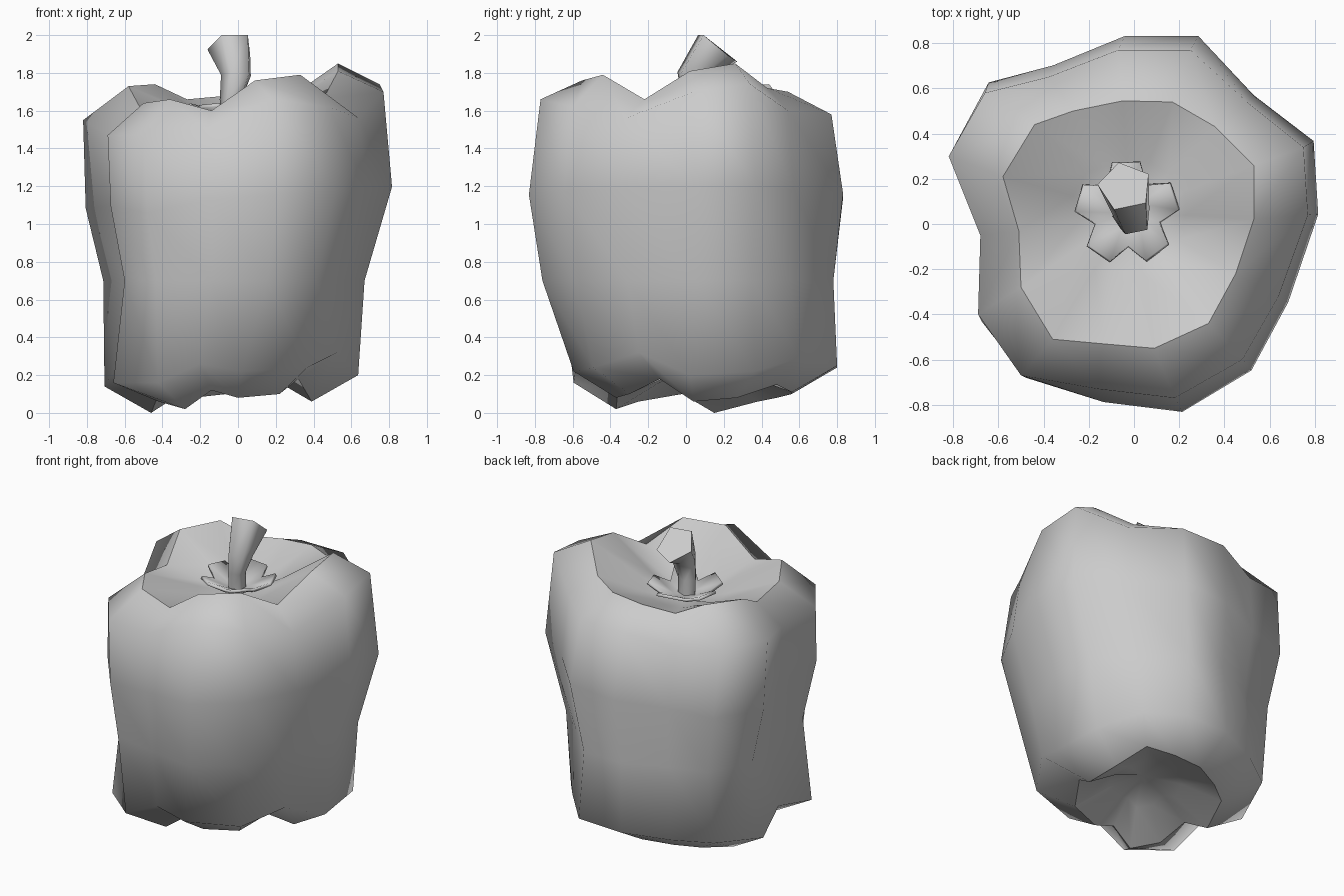
import bpy, bmesh, math
from mathutils import Vector

if "Cube" in bpy.data.objects:
    bpy.data.objects.remove(bpy.data.objects["Cube"])


def loft(name, rings, top=None, bottom=None, sharp=(), solid=0):
    """Skin closed rings (bottom to top), closing ends with a centre point or an n-gon."""
    bm = bmesh.new()
    vr = [[bm.verts.new(p) for p in r] for r in rings]
    n = len(vr[0])
    for a, b in zip(vr, vr[1:]):
        for i in range(n):
            j = (i + 1) % n
            bm.faces.new((a[i], a[j], b[j], b[i]))
    for ring, end in ((vr[0], bottom), (vr[-1], top)):
        if end == "flat":
            bm.faces.new(ring)
        elif end is not None:
            c = bm.verts.new(end)
            for i in range(n):
                bm.faces.new((ring[i], ring[(i + 1) % n], c))
    for f in bm.faces:
        f.smooth = True
    for k in sharp:
        for i in range(n):
            bm.edges.get((vr[k][i], vr[k][(i + 1) % n])).smooth = False
    bmesh.ops.recalc_face_normals(bm, faces=bm.faces)
    me = bpy.data.meshes.new(name)
    bm.to_mesh(me)
    bm.free()
    ob = bpy.data.objects.new(name, me)
    bpy.context.collection.objects.link(ob)
    if solid:
        m = ob.modifiers.new("thickness", "SOLIDIFY")
        m.thickness = solid
    return ob


def warp(ring, sx, sy, dx, dy, z=None, dz=0.0):
    return [(x * sx + dx, y * sy + dy, (h if z is None else z) + dz) for x, y, h in ring]


# Pepper body: upper rim, shoulder and foot follow the lobes
rim = [(-.58, .21, 1.73), (-.44, .44, 1.74), (-.27, .50, 1.66), (-.05, .545, 1.68),
       (.17, .54, 1.70), (.36, .43, 1.72), (.53, .26, 1.85), (.53, .02, 1.81),
       (.45, -.22, 1.66), (.33, -.44, 1.79), (.09, -.55, 1.76), (-.14, -.53, 1.60),
       (-.36, -.51, 1.66), (-.50, -.28, 1.64), (-.51, -.03, 1.60)]
shoulder = [(-.82, .30, 1.55), (-.66, .58, 1.55), (-.38, .65, 1.52), (-.07, .77, 1.58),
            (.25, .77, 1.58), (.50, .54, 1.60), (.75, .34, 1.74), (.77, .04, 1.70),
            (.64, -.32, 1.56), (.48, -.60, 1.62), (.18, -.77, 1.66), (-.16, -.73, 1.50),
            (-.50, -.67, 1.47), (-.69, -.40, 1.47), (-.68, -.05, 1.47)]
foot = [(-.46, .15, .00), (-.38, .38, .06), (-.24, .48, .08), (-.06, .56, .10),
        (.14, .56, .11), (.30, .48, .15), (.37, .27, .08), (.39, .04, .06),
        (.32, -.14, .18), (.22, -.30, .10), (.00, -.37, .08), (-.14, -.36, .12),
        (-.28, -.37, .02), (-.42, -.25, .06), (-.42, -.02, .10)]
belly = warp(shoulder, 1.02, 1.08, .03, 0, 1.14)
belly = [(x, min(y, .835), z + .07 * x) for x, y, z in belly]
belly[5] = (.53, .57, 1.18)
belly[12] = (-.48, -.68, 1.06)
waist = warp(shoulder, .87, 1.0, 0, .01, .70)
base = warp(foot, 1.58, 1.5, .02, -.04, dz=.14)
base[5] = (.43, .60, .29)
base[13] = (-.66, -.40, .16)
hollow = [(x * .45 - .01, y * .45 + .03, z * .4 + .90) for x, y, z in rim]
dimple = [(x * .5, y * .5 + .04, z * .4 + .15) for x, y, z in foot]
loft("pepper_body", [dimple, foot, base, waist, belly, shoulder, rim, hollow],
     top=(-.02, .04, 1.51), bottom=(-.02, .06, .25), sharp=(1, 6))

# Five-lobed calyx with upturned tips
inner, outer = [], []
for k in range(5):
    for off, r, z in ((-36, .145, 1.59), (-17, .225, 1.63), (15, .225, 1.64)):
        a = math.radians(20 + 72 * k + off)
        c, s = math.cos(a), math.sin(a)
        inner.append((-.03 + .07 * c, .05 + .07 * s, 1.56))
        outer.append((-.03 + r * c, .05 + r * s, z))
loft("calyx", [outer, inner], top=(-.03, .05, 1.56), solid=.02)

# Five-sided stem, leaning back and flaring to a slanted cut
stem = []
for centre, r, slope in (((-.03, .03, 1.50), .06, 0), ((-.035, .03, 1.66), .062, 0),
                         ((-.005, .025, 1.79), .085, -.2), ((-.04, .165, 1.93), .122, -.66)):
    ring = []
    for i in range(5):
        a = math.radians(247 + 72 * i)
        x, y = r * math.cos(a), .9 * r * math.sin(a)
        ring.append(Vector(centre) + Vector((x, y, slope * y)))
    stem.append(ring)
stem[-1][0].z = stem[-1][1].z = 2.0
loft("stem", stem, top="flat", bottom="flat", sharp=(0, 3))
